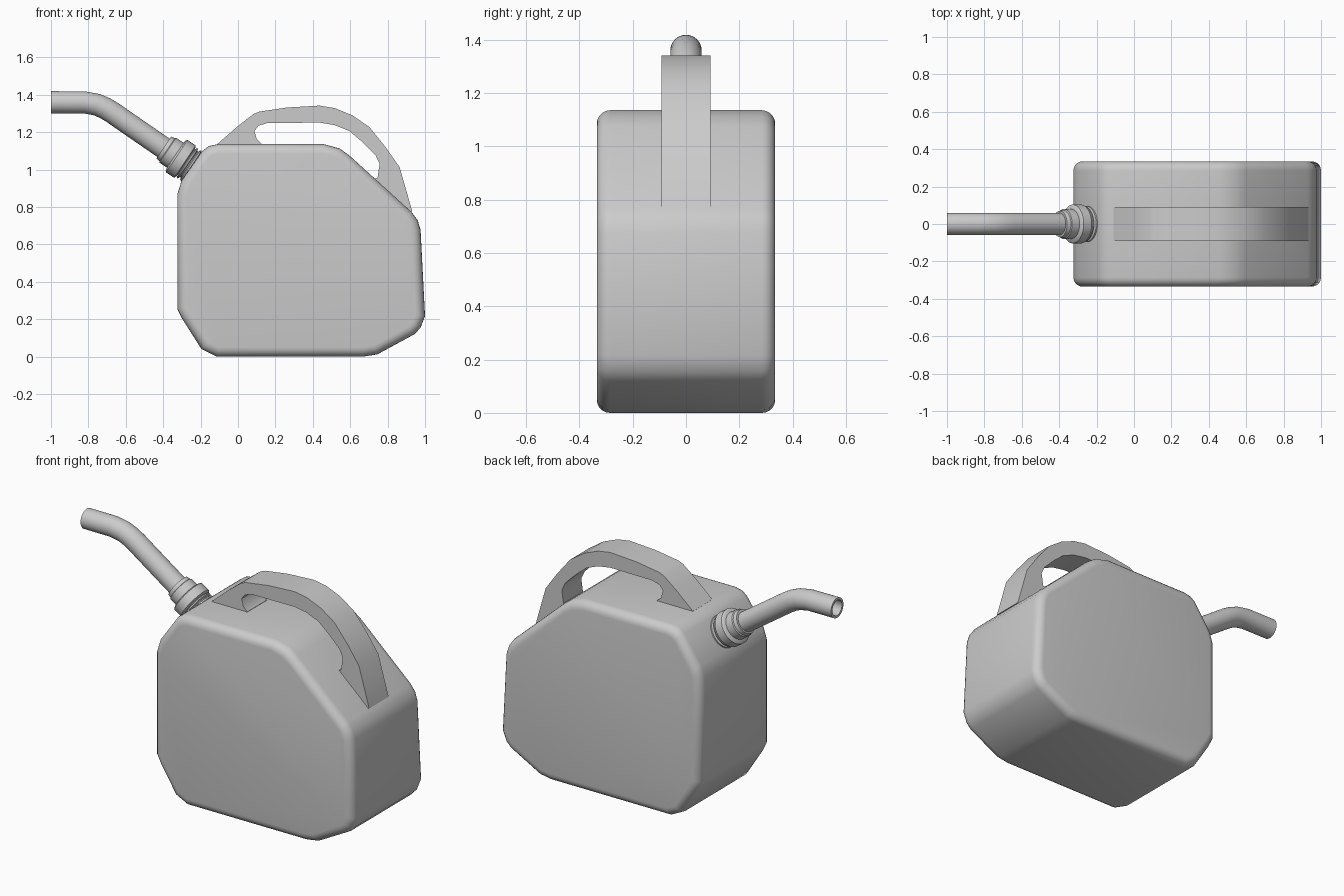
import bpy, bmesh, math
from mathutils import Vector

if "Cube" in bpy.data.objects:
    bpy.data.objects.remove(bpy.data.objects["Cube"])


def finish(name, bm, angle=35):
    bmesh.ops.recalc_face_normals(bm, faces=bm.faces[:])
    me = bpy.data.meshes.new(name)
    bm.to_mesh(me)
    bm.free()
    ob = bpy.data.objects.new(name, me)
    bpy.context.collection.objects.link(ob)
    bpy.ops.object.select_all(action='DESELECT')
    ob.select_set(True)
    bpy.context.view_layer.objects.active = ob
    bpy.ops.object.shade_smooth_by_angle(angle=math.radians(angle))
    return ob


def loft(name, rings, angle=35):
    """Join equal-sized rings of points with quads and cap both ends."""
    bm = bmesh.new()
    loops = [[bm.verts.new(p) for p in ring] for ring in rings]
    n = len(loops[0])
    for a, b in zip(loops, loops[1:]):
        for i in range(n):
            j = (i + 1) % n
            bm.faces.new((a[i], a[j], b[j], b[i]))
    bm.faces.new(loops[0])
    bm.faces.new(loops[-1])
    return finish(name, bm, angle)


def inset(pts, d):
    """Offset a clockwise convex outline inwards by d."""
    out, n = [], len(pts)
    for i in range(n):
        a, b, c = (Vector(pts[k % n]) for k in (i - 1, i, i + 1))
        e, f = (b - a).normalized(), (c - b).normalized()
        n1, n2 = Vector((e.y, -e.x)), Vector((f.y, -f.x))
        out.append(b + (n1 + n2) * d / (1 + n1.dot(n2)))
    return out


def circle(x, z, ax, az, r, n=32):
    """Ring around an axis lying in the XZ plane."""
    length = math.hypot(ax, az)
    ux, uz = -az / length, ax / length
    return [(x + ux * r * math.cos(t), r * math.sin(t), z + uz * r * math.cos(t))
            for t in (2 * math.pi * i / n for i in range(n))]


# Tank body: side outline swept across y with rounded rims
outline = [(-0.324, 0.254), (-0.324, 0.87), (-0.302, 0.94), (-0.19, 1.10),
           (-0.157, 1.125), (-0.11, 1.136), (0.457, 1.136), (0.543, 1.113),
           (0.596, 1.075), (0.928, 0.773), (0.96, 0.73), (0.976, 0.68),
           (1.0, 0.216), (0.975, 0.153), (0.944, 0.12), (0.745, 0.012),
           (0.67, 0.0), (-0.115, 0.0), (-0.195, 0.04), (-0.297, 0.20)]
R, HALF = 0.05, 0.335
rim = [(HALF - R + R * math.sin(t), R * (1 - math.cos(t)))
       for t in (math.pi / 2 * k / 5 for k in range(6))]
sections = [(-y, d) for y, d in reversed(rim)] + rim
loft("tank_body", [[(p.x, y, p.y) for p in inset(outline, d)] for y, d in sections])

# Carry handle: arched profile, both feet sunk into the tank
handle_outer = [(-0.09, 1.10), (-0.11, 1.137), (0.0, 1.233), (0.083, 1.297),
                (0.115, 1.31), (0.265, 1.332), (0.436, 1.342), (0.516, 1.329),
                (0.612, 1.29), (0.703, 1.227), (0.789, 1.12), (0.864, 1.013),
                (0.932, 0.775), (0.89, 0.77)]
handle_inner = [(0.70, 0.94), (0.746, 0.955), (0.757, 1.03), (0.735, 1.078),
                (0.671, 1.142), (0.596, 1.206), (0.516, 1.238), (0.436, 1.251),
                (0.158, 1.249), (0.11, 1.235), (0.088, 1.206), (0.10, 1.163),
                (0.126, 1.138), (0.126, 1.10)]
loft("handle", [[(x, y, z) for x, z in handle_outer + handle_inner]
                for y in (-0.092, 0.092)])

# Threaded neck and screw collar, turned about the tilted spout axis
ox, oz, ax, az = -0.249, 1.019, -0.83, 0.558


def turned(name, profile):
    loft(name, [circle(ox + ax * d, oz + az * d, ax, az, r) for r, d in profile])


turned("neck", [(0.083, -0.05), (0.083, -0.005), (0.096, 0.0), (0.096, 0.008),
                (0.083, 0.013), (0.083, 0.018), (0.096, 0.023), (0.096, 0.03),
                (0.083, 0.034), (0.083, 0.06)])
turned("collar", [(0.09, 0.036), (0.104, 0.042), (0.104, 0.094), (0.098, 0.1),
                  (0.08, 0.104), (0.08, 0.152), (0.074, 0.156), (0.07, 0.178),
                  (0.05, 0.178)])

# Hollow bent spout: outer wall out to the tip, inner wall back inside
path = [(-0.36, 1.09), (-0.607, 1.26), (-0.67, 1.304), (-0.71, 1.328),
        (-0.755, 1.347), (-0.82, 1.359), (-1.0, 1.36)]
frames = []
for i, (x, z) in enumerate(path):
    a, b = path[max(i - 1, 0)], path[min(i + 1, len(path) - 1)]
    frames.append((x, z, b[0] - a[0], b[1] - a[1]))
frames[-1] = (-1.0, 1.36, -1, 0)
loft("spout", [circle(*f, 0.059) for f in frames]
     + [circle(*f, 0.045) for f in reversed(frames[1:])])
